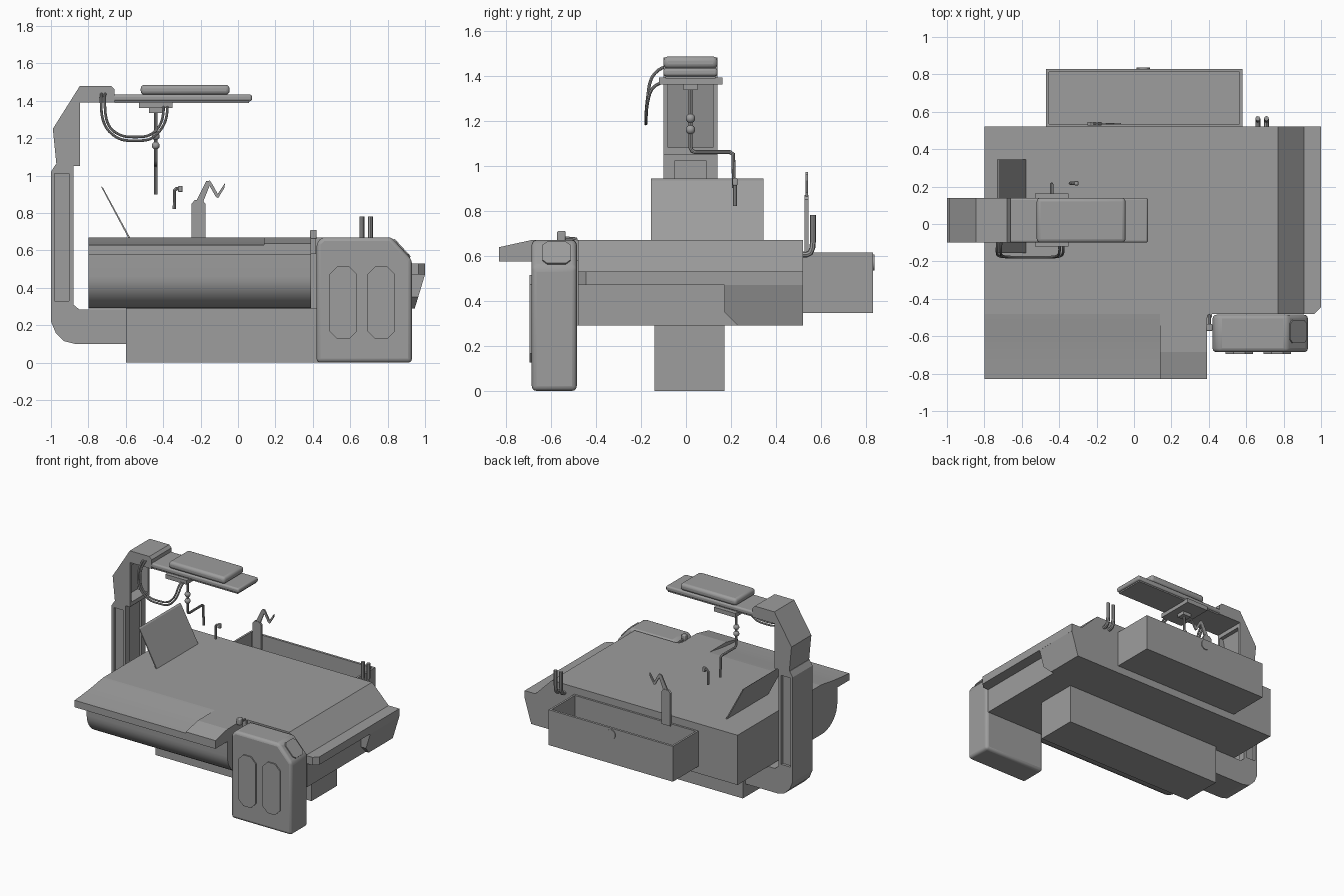
import bpy, bmesh, math
from mathutils import Vector

if "Cube" in bpy.data.objects:
    bpy.data.objects.remove(bpy.data.objects["Cube"])

grey = bpy.data.materials.new("mid grey")
grey.diffuse_color = (0.34, 0.34, 0.34, 1)
grey.use_nodes = True
grey.node_tree.nodes["Principled BSDF"].inputs["Base Color"].default_value = grey.diffuse_color


def finish(ob, smooth=False):
    ob.data.materials.clear()
    ob.data.materials.append(grey)
    if smooth:
        bpy.ops.object.select_all(action='DESELECT')
        ob.select_set(True)
        bpy.context.view_layer.objects.active = ob
        bpy.ops.object.shade_smooth_by_angle(angle=math.radians(35))
    return ob


def prism(name, pts, axis, a, b, bevel=0, segs=3, smooth=False):
    """Extrude a 2D profile along an axis from a to b."""
    place = {'x': lambda p, t: (t, p[0], p[1]),
             'y': lambda p, t: (p[0], t, p[1]),
             'z': lambda p, t: (p[0], p[1], t)}[axis]
    bm = bmesh.new()
    lo = [bm.verts.new(place(p, a)) for p in pts]
    hi = [bm.verts.new(place(p, b)) for p in pts]
    bm.faces.new(lo)
    bm.faces.new(hi[::-1])
    n = len(pts)
    for i in range(n):
        bm.faces.new((lo[i], lo[(i + 1) % n], hi[(i + 1) % n], hi[i]))
    bmesh.ops.recalc_face_normals(bm, faces=bm.faces)
    me = bpy.data.meshes.new(name)
    bm.to_mesh(me)
    bm.free()
    ob = bpy.data.objects.new(name, me)
    bpy.context.collection.objects.link(ob)
    if bevel:
        m = ob.modifiers.new("rounding", 'BEVEL')
        m.width, m.segments = bevel, segs
        m.limit_method, m.angle_limit = 'ANGLE', math.radians(25)
    return finish(ob, smooth or bevel > 0)


def box(name, x, y, z, bevel=0, segs=3):
    return prism(name, [(x[0], y[0]), (x[1], y[0]), (x[1], y[1]), (x[0], y[1])],
                 'z', z[0], z[1], bevel, segs)


def cut(ob, cutter):
    m = ob.modifiers.new("recess", 'BOOLEAN')
    m.operation, m.object, m.solver = 'DIFFERENCE', cutter, 'EXACT'
    cutter.hide_render = True
    cutter.hide_set(True)


def tube(name, pts, r, smooth_path=False):
    cu = bpy.data.curves.new(name, 'CURVE')
    cu.dimensions = '3D'
    cu.bevel_depth, cu.bevel_resolution, cu.use_fill_caps = r, 2, True
    sp = cu.splines.new('NURBS' if smooth_path else 'POLY')
    sp.points.add(len(pts) - 1)
    for p, co in zip(sp.points, pts):
        p.co = (*co, 1)
    if smooth_path:
        sp.use_endpoint_u, sp.order_u, sp.resolution_u = True, 3, 6
    tmp = bpy.data.objects.new(name, cu)
    bpy.context.collection.objects.link(tmp)
    bpy.context.view_layer.update()
    me = bpy.data.meshes.new_from_object(tmp.evaluated_get(bpy.context.evaluated_depsgraph_get()))
    bpy.data.objects.remove(tmp)
    ob = bpy.data.objects.new(name, me)
    bpy.context.collection.objects.link(ob)
    return finish(ob, True)


# Table body with a sloping right shoulder, plus side ledge
prism("table_body", [(-.8, .29), (.92, .29), (.92, .53), (.91, .53), (.77, .67), (-.8, .67)],
      'y', -.48, .52)
prism("side_ledge", [(.9, -.48), (.965, -.48), (1, -.445), (1, .52), (.9, .52)], 'z', .47, .53)

# Slanted block under the ledge at the back corner
block = prism("ledge_block", [(.17, .471), (.17, .35), (.23, .29), (.52, .29), (.52, .471)], 'x', .9, 1)
for v in block.data.vertices:
    if v.co.x > .95:
        v.co.x = .945 + .055 * (v.co.z - .29) / .181

# Rounded front belly
arc = [(-.5 - .185 * math.cos(math.radians(t)), .46 - .17 * math.sin(math.radians(t)))
       for t in range(0, 91, 10)]
prism("front_belly", [(-.47, .6), (-.685, .6)] + arc + [(-.47, .29)], 'x', -.8, .39, smooth=True)

# Front shelf: scooped long part and raised short part
prism("scooped_shelf", [(-.48, .575), (-.83, .575), (-.83, .628), (-.76, .634), (-.68, .642),
                        (-.6, .652), (-.53, .664), (-.48, .67)], 'x', -.8, .14, smooth=True)
prism("raised_shelf", [(-.48, .575), (-.83, .575), (-.83, .638), (-.685, .67), (-.48, .67)],
      'x', .14, .39)

# Pedestal under the table
box("pedestal", (-.6, .72), (-.14, .17), (0, .295))

# Control cabinet at the front right
prism("cabinet", [(.42, 0), (.93, 0), (.93, .55), (.82, .67), (.45, .67), (.42, .64)],
      'y', -.685, -.485, bevel=.022)


def octagon(cx, cz, w, h, c):
    return [(cx - w + c, cz - h), (cx + w - c, cz - h), (cx + w, cz - h + c), (cx + w, cz + h - c),
            (cx + w - c, cz + h), (cx - w + c, cz + h), (cx - w, cz + h - c), (cx - w, cz - h + c)]


for i, cx in enumerate((.562, .766)):
    prism(f"cabinet_panel_{i + 1}", octagon(cx, .32, .073, .195, .042), 'y', -.694, -.68)

# Rounded pad on the sloping cabinet corner
pad = prism("cabinet_pad", octagon(0, 0, .065, .062, .02), 'z', -.004, .006)
pad.rotation_euler = (0, math.atan2(.12, .11), 0)
pad.location = (.876, -.575, .611)

# Small tap between shelf and cabinet
box("tap_block", (.388, .416), (-.5, -.48), (.58, .67))
tube("tap_spout", [(.402, -.49, .66), (.402, -.49, .675), (.402, -.535, .677)], .009)
box("tap_head", (.385, .42), (-.572, -.535), (.66, .71), .006, 2)

# Open drawer at the back, with a round knob
drawer = box("back_drawer", (-.47, .58), (.52, .83), (.345, .615))
cut(drawer, box("drawer_cutter", (-.455, .565), (.535, .812), (.365, .7)))
bpy.ops.mesh.primitive_cylinder_add(vertices=16, radius=.036, depth=.01,
                                    location=(.05, .831, .57), rotation=(math.pi / 2, 0, 0))
knob = bpy.context.object
knob.name = "drawer_knob"
finish(knob, True)

# Left column with foot
column = prism("column", [(-1, .22), (-.975, .16), (-.93, .115), (-.87, .1), (-.6, .1), (-.6, .285),
                          (-.85, .285), (-.88, .31), (-.88, 1.06), (-.975, 1.06), (-1, 1.02)],
               'y', -.1, .14)
for i, (a, b) in enumerate(((-.2, -.08), (.12, .2))):
    cut(column, box(f"column_side_cutter_{i + 1}", (-.98, -.903), (a, b), (.33, 1.01)))
cut(column, box("column_inner_cutter", (-.895, -.8), (-.05, .09), (.33, 1.02)))

# Crooked upper neck with a hollow inner side
neck = prism("column_neck", [(-.97, 1.05), (-.845, 1.05), (-.845, 1.39), (-.66, 1.39), (-.66, 1.46),
                             (-.68, 1.48), (-.845, 1.48), (-.99, 1.25)], 'y', -.1, .14)
cut(neck, prism("neck_cutter", [(-.8, 1.08), (-.935, 1.08), (-.875, 1.36), (-.8, 1.36)],
                'y', -.08, .12))

# Overhead boom
box("boom_plate", (-.67, .075), (-.1, .14), (1.397, 1.433), .012)
box("boom_rail", (-.66, .06), (-.09, .13), (1.388, 1.4))
box("boom_cushion", (-.52, -.045), (-.1, .14), (1.432, 1.485), .02)
box("boom_bracket", (-.53, -.35), (-.12, .162), (1.36, 1.392))
box("bracket_socket", (-.475, -.405), (-.01, .05), (1.335, 1.365))

# Pair of hanging cables
for i, o in enumerate((0, .02)):
    tube(f"cable_{i + 1}", [(-.73 + o, -.09, 1.44), (-.735 + o, -.155, 1.42), (-.725 + o, -.175, 1.27),
                            (-.64 + o / 2, -.178, 1.19 + o), (-.55, -.178, 1.185 + o),
                            (-.46 - o / 2, -.178, 1.19 + o), (-.39 - o, -.175, 1.27),
                            (-.375 - o, -.15, 1.36), (-.38 - o, -.1, 1.37)], .007, True)

# Jointed drop pipe
tube("drop_pipe", [(-.44, .02, 1.36), (-.44, .02, 1.08), (-.44, .027, 1.066), (-.44, .04, 1.06),
                   (-.44, .195, 1.06), (-.44, .21, 1.05), (-.44, .213, .9)], .009)
for i, z in enumerate((1.21, 1.16)):
    bpy.ops.mesh.primitive_uv_sphere_add(segments=12, ring_count=8, radius=.021,
                                         location=(-.44, .02, z))
    bpy.context.object.name = f"pipe_joint_{i + 1}"
    finish(bpy.context.object, True)

# Hook shaped faucet
tube("faucet", [(-.34, .218, .82), (-.34, .218, .92), (-.33, .218, .93), (-.315, .218, .93)], .009)
box("faucet_head", (-.32, -.296), (.207, .229), (.912, .945), .004, 2)

# Tilted thin screen
prism("tilted_screen", [(-.588, .67), (-.578, .67), (-.722, .935), (-.733, .942)], 'y', -.155, .345)

# Upright plate with a zigzag arm on the back edge
prism("arm_plate", [(-.248, .6), (-.175, .6), (-.175, .85), (-.19, .87), (-.23, .87), (-.248, .85)],
      'y', .527, .545)
prism("zigzag_arm", [(-.225, .86), (-.17, .97), (-.15, .973), (-.138, .955), (-.108, .902),
                     (-.07, .96), (-.072, .935), (-.106, .88), (-.118, .885), (-.152, .945),
                     (-.19, .85)], 'y', .531, .541)

# Pair of upright hooks at the back
for i, x in enumerate((.662, .708)):
    tube(f"back_hook_{i + 1}", [(x, .515, .605), (x, .535, .605), (x, .552, .613), (x, .561, .635),
                                (x, .564, .67), (x, .564, .782)], .013)
